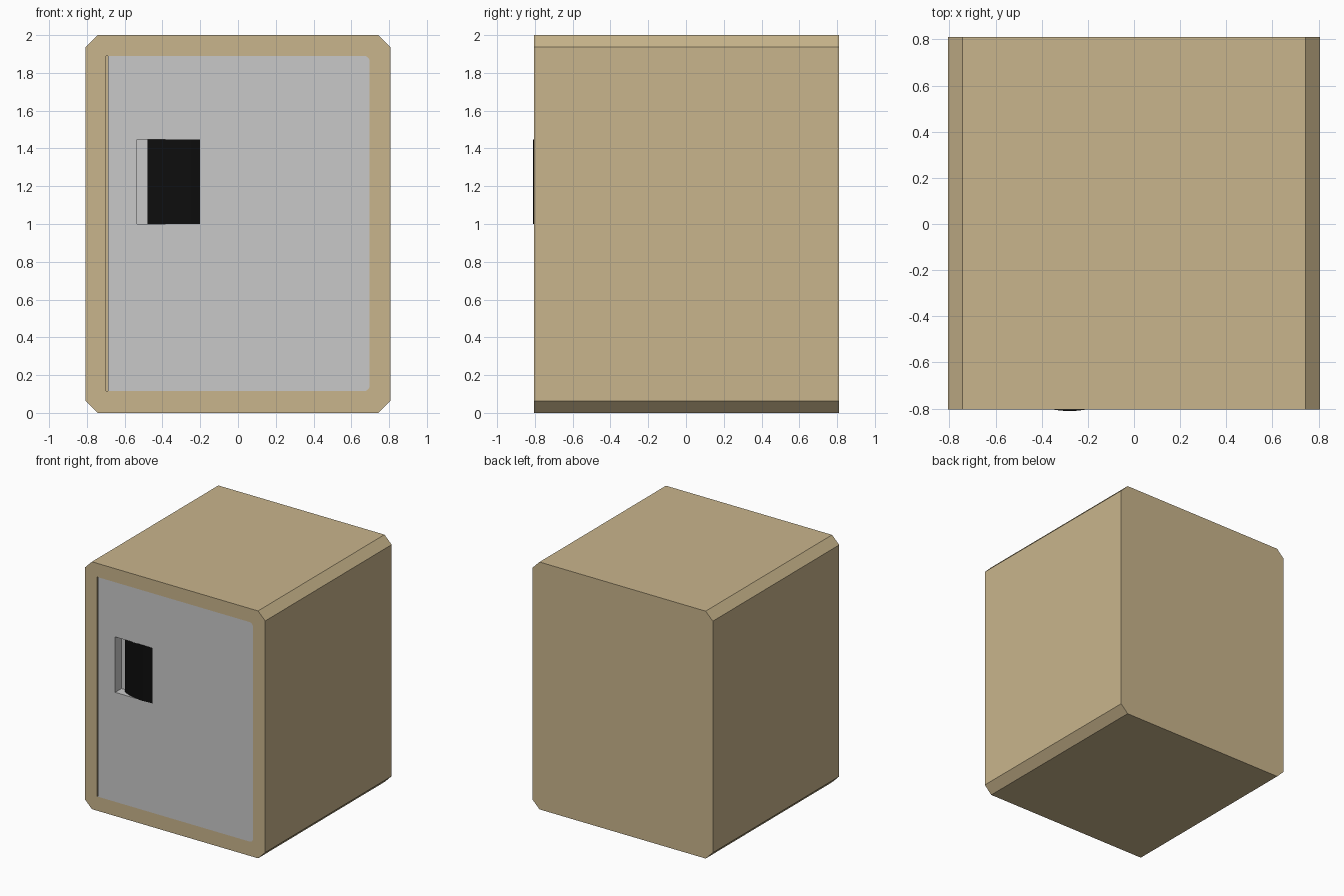
import bpy, bmesh, math

if "Cube" in bpy.data.objects:
    bpy.data.objects.remove(bpy.data.objects["Cube"])


def material(name, srgb):
    m = bpy.data.materials.new(name)
    lin = [((c / 255 + 0.055) / 1.055) ** 2.4 if c > 10 else c / 255 / 12.92 for c in srgb]
    m.diffuse_color = (*lin, 1)
    m.use_nodes = True
    m.node_tree.nodes["Principled BSDF"].inputs["Base Color"].default_value = m.diffuse_color
    return m


TAN = material("tan", (201, 181, 140))
GREY = material("light grey", (201, 201, 201))
BLACK = material("black", (13, 13, 13))


def prism(name, pts, a, b, axis, mat):
    """Extrude a 2D outline from a to b; axis 'y' takes (x, z), axis 'z' takes (x, y)."""
    place = (lambda p, t: (p[0], t, p[1])) if axis == "y" else (lambda p, t: (p[0], p[1], t))
    bm = bmesh.new()
    va = [bm.verts.new(place(p, a)) for p in pts]
    vb = [bm.verts.new(place(p, b)) for p in pts]
    bm.faces.new(va)
    bm.faces.new(vb[::-1])
    n = len(pts)
    for i in range(n):
        j = (i + 1) % n
        bm.faces.new((va[j], va[i], vb[i], vb[j]))
    bmesh.ops.recalc_face_normals(bm, faces=bm.faces)
    me = bpy.data.meshes.new(name)
    bm.to_mesh(me)
    bm.free()
    me.materials.append(mat)
    ob = bpy.data.objects.new(name, me)
    bpy.context.collection.objects.link(ob)
    return ob


def cut(ob, cutter):
    """Subtract the cutter from the object, then remove the cutter."""
    cutter.hide_render = True
    mod = ob.modifiers.new("cut", "BOOLEAN")
    mod.operation, mod.solver, mod.object = "DIFFERENCE", "EXACT", cutter
    bpy.context.view_layer.objects.active = ob
    bpy.ops.object.modifier_apply(modifier=mod.name)
    bpy.data.objects.remove(cutter)


def panel(x0, x1, z0, z1, r):
    """Rectangle with its two right-hand corners rounded."""
    pts = [(x0, z1), (x0, z0)]
    for cz, start in ((z0 + r, -90), (z1 - r, 0)):
        for i in range(7):
            t = math.radians(start + 15 * i)
            pts.append((x1 - r + r * math.cos(t), cz + r * math.sin(t)))
    return pts


FRONT, BACK = -0.805, 0.81

# Cabinet body with chamfered long edges and a pocket for the door
w, c = 0.807, 0.064
outline = [(-w, c), (-w + c, 0), (w - c, 0), (w, c),
           (w, 2 - c), (w - c, 2), (-w + c, 2), (-w, 2 - c)]
body = prism("cabinet_body", outline, FRONT, BACK, "y", TAN)
cut(body, prism("door_pocket", panel(-0.698, 0.697, 0.115, 1.89, 0.03), -1, -0.68, "y", TAN))

# Flush door, leaving a thin hinge gap on the left, with a grip recess
door = prism("door", panel(-0.688, 0.697, 0.115, 1.89, 0.03), FRONT, -0.68, "y", GREY)
recess = [(-0.535, 1.0), (-0.2, 1.0), (-0.2, 1.448), (-0.535, 1.448)]
cut(door, prism("grip_recess", recess, -1, -0.725, "y", GREY))

# Curved black grip bulging slightly out of the recess
curve = []
for i in range(13):
    x = -0.48 + 0.28 * i / 12
    curve.append((x, -0.811 + 1.3 * (x + 0.28) ** 2))
grip = prism("door_grip", curve + [(-0.2, -0.725), (-0.48, -0.725)], 1.0, 1.448, "z", BLACK)
bpy.context.view_layer.objects.active = grip
grip.select_set(True)
bpy.ops.object.shade_smooth_by_angle(angle=math.radians(30))
